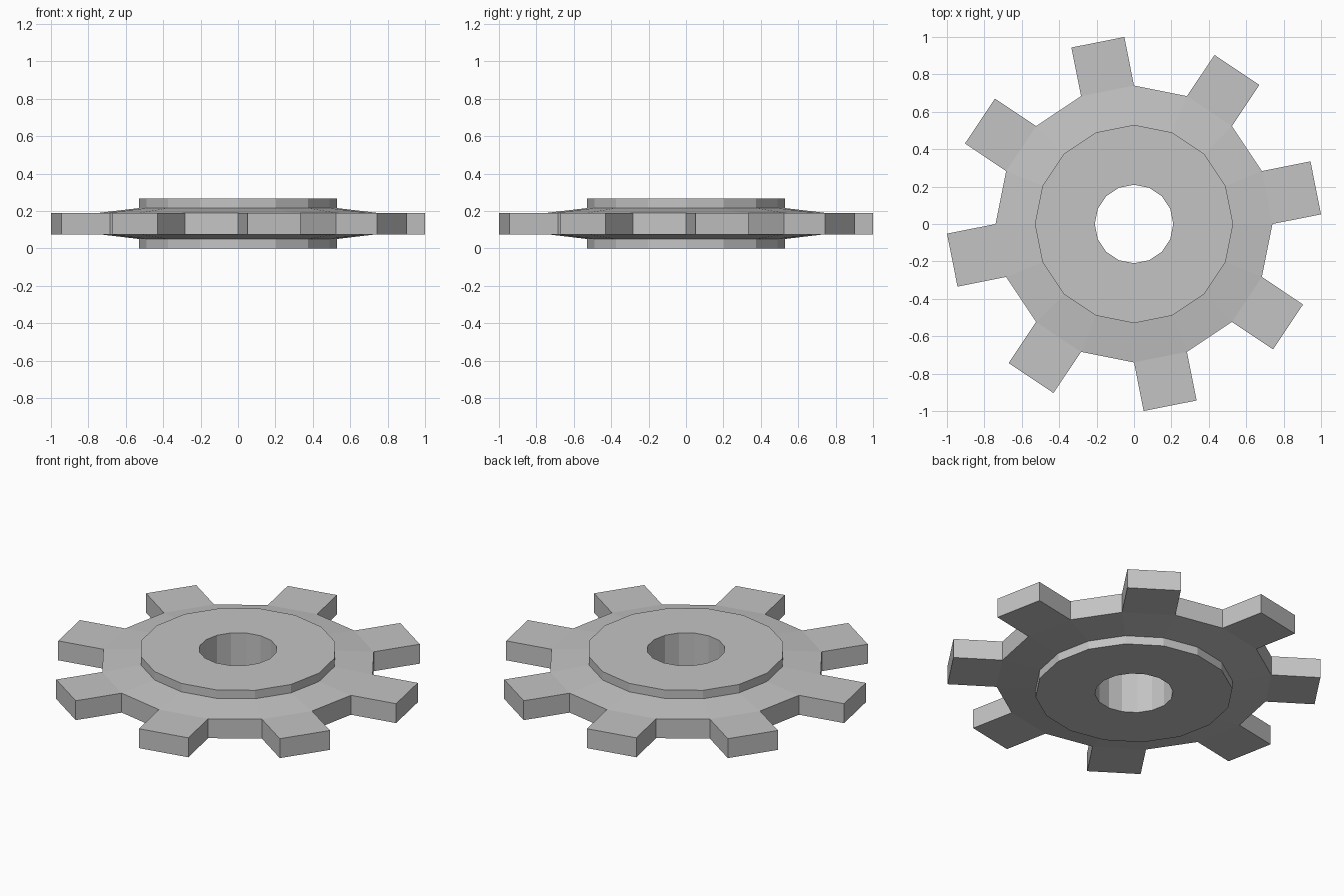
import bpy, bmesh, math
from mathutils import Vector

cube = bpy.data.objects.get("Cube")
if cube:
    bpy.data.objects.remove(cube)

SIDES = 16
TOOTH = 0.265
# closed cross-section (radius, height), from the bore round the outside
PROFILE = [(0.21, 0), (0.53, 0), (0.53, 0.05), (0.74, 0.075),
           (0.74, 0.19), (0.53, 0.215), (0.53, 0.265), (0.21, 0.265)]
RIM = 3  # profile segment that forms the outer rim

mat = bpy.data.materials.new("plain_grey")
mat.use_nodes = True
grey = (0.55, 0.55, 0.55, 1)
mat.diffuse_color = grey
mat.node_tree.nodes["Principled BSDF"].inputs["Base Color"].default_value = grey

# gear body: sweep the cross-section round the axis
bm = bmesh.new()
rings = []
for i in range(SIDES):
    a = math.tau * i / SIDES
    rings.append([bm.verts.new((r * math.cos(a), r * math.sin(a), z)) for r, z in PROFILE])
rim = []
for i in range(SIDES):
    a, b = rings[i], rings[(i + 1) % SIDES]
    for j in range(len(PROFILE)):
        k = (j + 1) % len(PROFILE)
        face = bm.faces.new((a[j], b[j], b[k], a[k]))
        if j == RIM:
            rim.append(face)
bm.normal_update()

# teeth: push out every second rim face
teeth = rim[::2]
normals = [f.normal.copy() for f in teeth]
out = bmesh.ops.extrude_discrete_faces(bm, faces=teeth)
for face, n in zip(out["faces"], normals):
    bmesh.ops.translate(bm, verts=face.verts, vec=Vector(n) * TOOTH)
bmesh.ops.recalc_face_normals(bm, faces=bm.faces)

mesh = bpy.data.meshes.new("gear_wheel")
bm.to_mesh(mesh)
bm.free()
mesh.materials.append(mat)
bpy.context.collection.objects.link(bpy.data.objects.new("gear_wheel", mesh))
